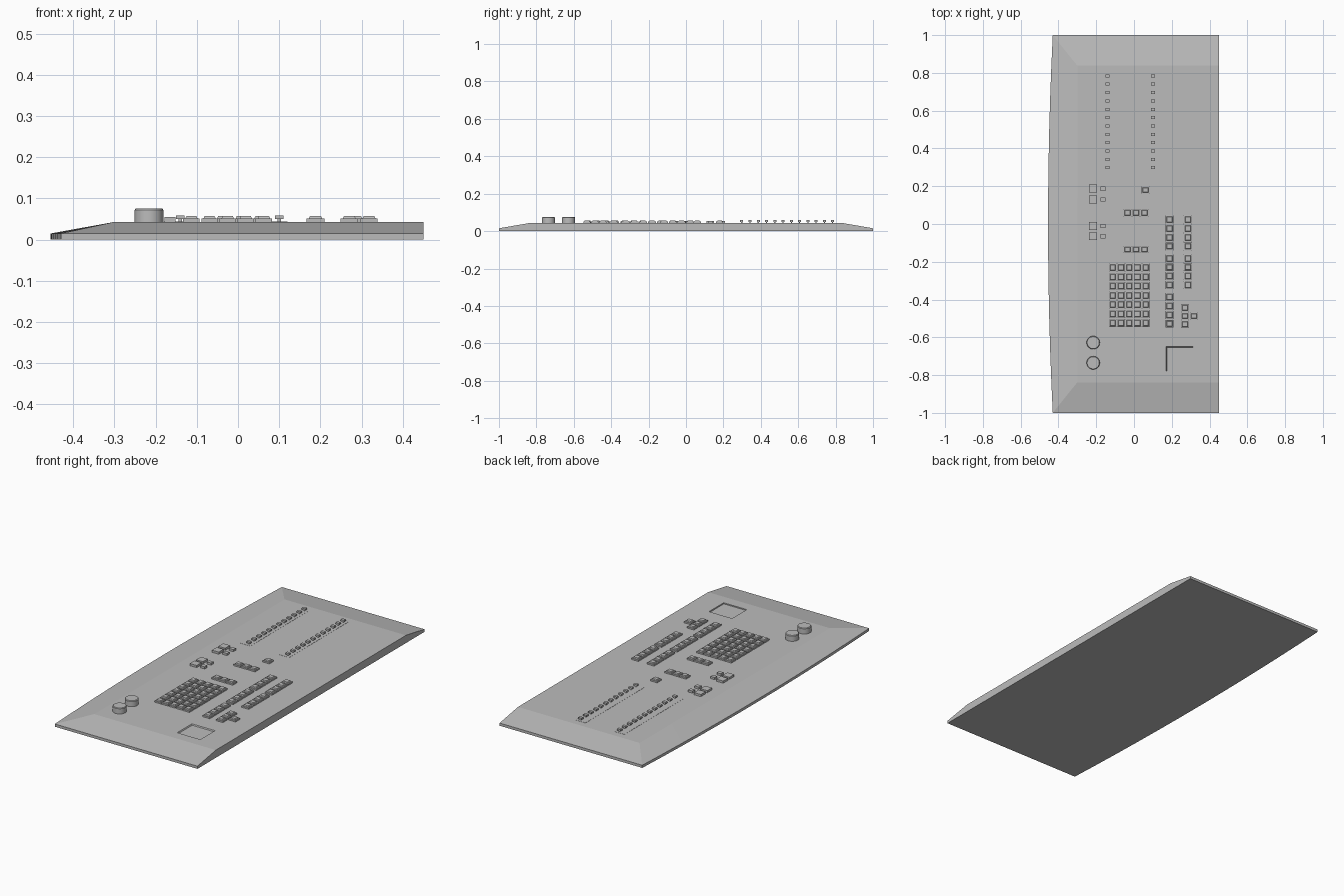
import bpy, bmesh, math

cube = bpy.data.objects.get("Cube")
if cube:
    bpy.data.objects.remove(cube, do_unlink=True)

grey = bpy.data.materials.new("console grey")
grey.use_nodes = True
COLOUR = (0.5, 0.5, 0.5, 1)
grey.diffuse_color = COLOUR
grey.node_tree.nodes["Principled BSDF"].inputs["Base Color"].default_value = COLOUR

DECK = 0.043   # height of the flat working surface
RIM = 0.015    # height of the thin outer edge


def finish(name, bm):
    bmesh.ops.recalc_face_normals(bm, faces=bm.faces)
    mesh = bpy.data.meshes.new(name)
    bm.to_mesh(mesh)
    bm.free()
    mesh.materials.append(grey)
    ob = bpy.data.objects.new(name, mesh)
    bpy.context.collection.objects.link(ob)
    return ob


def loft(bm, rings):
    """Skin a stack of equal-length rings and cap both ends."""
    loops = [[bm.verts.new(p) for p in ring] for ring in rings]
    n = len(loops[0])
    for low, high in zip(loops, loops[1:]):
        for i in range(n):
            j = (i + 1) % n
            bm.faces.new((low[i], low[j], high[j], high[i]))
    bm.faces.new(loops[0][::-1])
    bm.faces.new(loops[-1])


def rect(x, y, w, d, z):
    return [(x + sx * w / 2, y + sy * d / 2, z)
            for sx, sy in ((-1, -1), (1, -1), (1, 1), (-1, 1))]


def key(bm, x, y, w, d):
    """Key with a square skirt and a smaller raised cap."""
    loft(bm, [rect(x, y, w, d, DECK - 0.003), rect(x, y, w, d, 0.051),
              rect(x, y, w * 0.74, d * 0.74, 0.0515),
              rect(x, y, w * 0.62, d * 0.62, 0.057)])


def key_group(name, centres, w, d):
    bm = bmesh.new()
    for x, y in centres:
        key(bm, x, y, w, d)
    return finish(name, bm)


# Console body: bowed left edge, sloped ends, straight right side
def outline(half_y, left, bow, z):
    steps = 12
    pts = [(0.45, -half_y, z), (0.45, half_y, z)]
    for i in range(steps + 1):
        t = 1 - 2 * i / steps
        pts.append((left - bow * (1 - t * t), t * half_y, z))
    return pts


bm = bmesh.new()
loft(bm, [outline(1, -0.43, 0.025, 0), outline(1, -0.43, 0.025, RIM),
          outline(0.838, -0.30, 0, DECK)])
body = finish("console_body", bm)

# Shallow display recess
bm = bmesh.new()
loft(bm, [rect(0.243, -0.716, 0.138, 0.126, DECK - 0.006),
          rect(0.24, -0.712, 0.15, 0.135, DECK + 0.01)])
cutter = finish("display_cutter", bm)
cutter.hide_render = True
cutter.hide_viewport = True
cutter.display_type = 'WIRE'
cut = body.modifiers.new("display_recess", 'BOOLEAN')
cut.object = cutter
cut.operation = 'DIFFERENCE'
cut.solver = 'EXACT'

# Two rotary knobs
for i, y in enumerate((-0.735, -0.628)):
    bm = bmesh.new()
    loft(bm, [[(-0.216 + r * math.cos(a), y + r * math.sin(a), z)
               for a in (math.tau * k / 32 for k in range(32))]
              for r, z in ((0.035, DECK - 0.003), (0.035, 0.072), (0.032, 0.0755))])
    knob = finish(f"knob_{i + 1}", bm)
    bpy.context.view_layer.objects.active = knob
    knob.select_set(True)
    bpy.ops.object.shade_smooth_by_angle(angle=math.radians(35))
    knob.select_set(False)

# Main keypad
key_group("keypad", [(-0.113 + 0.044 * c, -0.525 + 0.049 * r)
                     for c in range(5) for r in range(7)], 0.04, 0.042)

# Short key rows behind the keypad
for name, y in (("front_key_row", -0.135), ("back_key_row", 0.06)):
    key_group(name, [(-0.035 + 0.045 * c, y) for c in range(3)], 0.042, 0.038)
key_group("single_key", [(0.06, 0.18)], 0.042, 0.038)

# Long key columns in groups of four
for name, x, starts in (("inner_key_column", 0.188, (-0.55, -0.345, -0.14)),
                        ("outer_key_column", 0.285, (-0.345, -0.14))):
    key_group(name, [(x, s + 0.022 + 0.047 * k) for s in starts for k in range(4)],
              0.044, 0.042)

# Cursor keys
key_group("cursor_keys", [(0.27, -0.53), (0.27, -0.487), (0.27, -0.444),
                          (0.318, -0.487)], 0.042, 0.038)

# Paired switch clusters with large and small keys
for name, rows in (("rear_switches", (0.187, 0.13)), ("middle_switches", (-0.01, -0.065))):
    bm = bmesh.new()
    for y in rows:
        loft(bm, [rect(-0.216, y, 0.042, 0.042, z) for z in (DECK - 0.003, 0.055)])
        loft(bm, [rect(-0.165, y, 0.026, 0.022, z) for z in (DECK - 0.003, 0.055)])
    finish(name, bm)

# Fader banks: caps on narrow stems over a thin plate
for name, x in (("left_bank", 0.10), ("right_bank", -0.14)):
    bm = bmesh.new()
    loft(bm, [rect(x - 0.01, 0.54, 0.06, 0.52, z) for z in (DECK - 0.002, DECK + 0.0008)])
    finish(name + "_plate", bm)
    bm = bmesh.new()
    for k in range(12):
        y = 0.298 + 0.0442 * k
        loft(bm, [rect(x, y, 0.008, 0.006, z) for z in (DECK - 0.003, 0.051)])
        loft(bm, [rect(x, y, 0.021, 0.016, z) for z in (0.05, 0.059)])
    finish(name + "_faders", bm)
